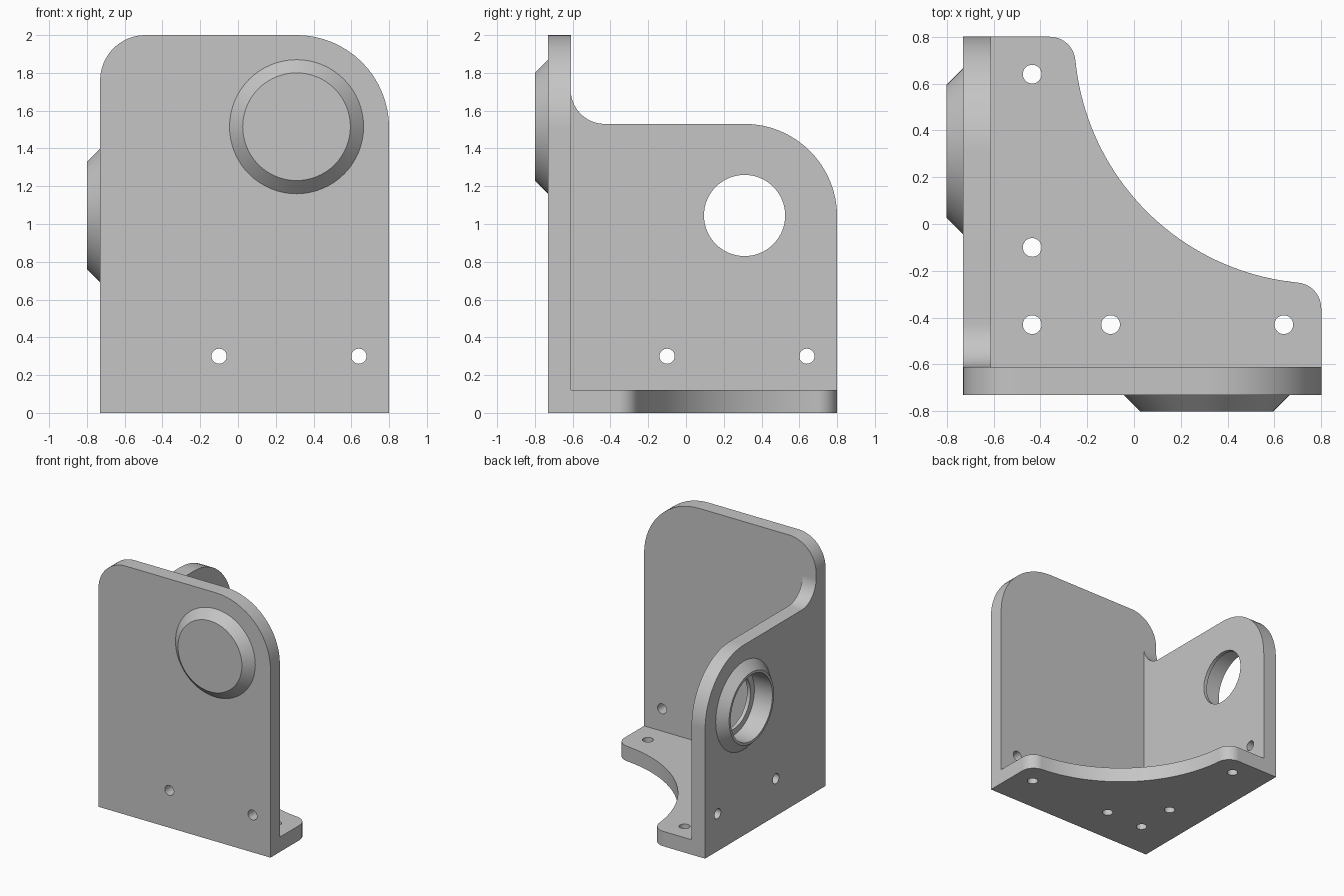
import bpy, bmesh
from math import sin, cos, atan2, radians, pi, sqrt
from mathutils import Matrix

if "Cube" in bpy.data.objects:
    bpy.data.objects.remove(bpy.data.objects["Cube"], do_unlink=True)

# Overall dimensions
LO, HI = -0.73, 0.80          # outer faces of the bracket in x and y
INNER = -0.61                 # inner faces of the walls
EMBED = -0.67                 # hidden overlap between plates
BORE = 0.31                   # bore offset along each wall
WALL_R = HI - BORE            # big corner radius, concentric with bore
FRONT_TOP, SIDE_TOP = 2.0, 1.53

# Frames mapping (along, across, depth) onto the world axes
FRONT = Matrix(((1, 0, 0, 0), (0, 0, 1, 0), (0, 1, 0, 0), (0, 0, 0, 1)))
SIDE = Matrix(((0, 0, 1, 0), (1, 0, 0, 0), (0, 1, 0, 0), (0, 0, 0, 1)))
BASE = Matrix.Identity(4)

metal = bpy.data.materials.new("plain_grey")
metal.use_nodes = True
grey = (0.56, 0.56, 0.56, 1)
metal.diffuse_color = grey
metal.node_tree.nodes["Principled BSDF"].inputs["Base Color"].default_value = grey


def make_object(name, bm, frame):
    bm.transform(frame)
    bmesh.ops.recalc_face_normals(bm, faces=bm.faces)
    mesh = bpy.data.meshes.new(name)
    bm.to_mesh(mesh)
    bm.free()
    mesh.materials.append(metal)
    obj = bpy.data.objects.new(name, mesh)
    bpy.context.scene.collection.objects.link(obj)
    return obj


def plate(name, outline, frame, start, end):
    bm = bmesh.new()
    face = bm.faces.new([bm.verts.new((u, v, start)) for u, v in outline])
    top = bmesh.ops.extrude_face_region(bm, geom=[face])["geom"]
    moved = [g for g in top if isinstance(g, bmesh.types.BMVert)]
    bmesh.ops.translate(bm, vec=(0, 0, end - start), verts=moved)
    return make_object(name, bm, frame)


def disc(name, frame, centre, start, end, r1, r2=None, sides=64):
    bm = bmesh.new()
    place = Matrix.Translation((*centre, (start + end) / 2))
    bmesh.ops.create_cone(bm, cap_ends=True, segments=sides, radius1=r1,
                          radius2=r2 or r1, depth=end - start, matrix=place)
    return make_object(name, bm, frame)


def arc(cx, cy, r, a, b, n=16):
    return [(cx + r * cos(a + (b - a) * i / n), cy + r * sin(a + (b - a) * i / n))
            for i in range(n + 1)]


# Front wall with a small and a large rounded top corner
small = 0.24
front = plate("bracket", [(LO, 0), (HI, 0)]
              + arc(BORE, FRONT_TOP - WALL_R, WALL_R, 0, pi / 2)
              + arc(LO + small, FRONT_TOP - small, small, pi / 2, pi),
              FRONT, LO, INNER)

# Side wall, filleted into the front wall
fillet = 0.18
side = plate("side_wall", [(EMBED, 0), (HI, 0)]
             + arc(BORE, SIDE_TOP - WALL_R, WALL_R, 0, pi / 2)
             + arc(INNER + fillet, SIDE_TOP + fillet, fillet, 1.5 * pi, pi)
             + [(EMBED, SIDE_TOP + fillet)],
             SIDE, LO, INNER)

# Base with a large concave scoop between two rounded ends
scoop, tip = 1.055, 0.11
reach = sqrt((scoop + tip) ** 2 - tip ** 2)
tilt = atan2(tip, reach)
base = plate("base_plate", [(EMBED, EMBED), (HI, EMBED)]
             + arc(HI - tip, HI - reach, tip, 0, pi / 2 + tilt, 10)
             + arc(HI, HI, scoop, 1.5 * pi - tilt, pi + tilt, 40)
             + arc(HI - reach, HI - tip, tip, -tilt, pi / 2, 10)
             + [(EMBED, HI)],
             BASE, 0, 0.12)

# Conical bosses and stepped bores on both walls
added, cut = [side, base], []
for label, frame, top in (("front", FRONT, FRONT_TOP), ("side", SIDE, SIDE_TOP)):
    centre = (BORE, top - WALL_R + 0.005)
    added.append(disc(label + "_boss", frame, centre, -0.80, -0.70, 0.285, 0.385))
    cut.append(disc(label + "_counterbore", frame, centre, -0.9, -0.64, 0.265))
    cut.append(disc(label + "_bore", frame, centre, -0.9, -0.55, 0.215))

# Screw holes
NEAR, MID, FAR = -0.435, -0.10, 0.64
for frame, depth, spots in (
        (FRONT, (-0.78, -0.56), ((NEAR, 1.845), (NEAR, 0.63), (MID, 0.3), (FAR, 0.3))),
        (SIDE, (-0.78, -0.56), ((NEAR, 1.37), (NEAR, 0.63), (MID, 0.3), (FAR, 0.3))),
        (BASE, (-0.05, 0.17), ((NEAR, FAR), (NEAR, MID), (NEAR, -0.43),
                               (MID, -0.43), (FAR, -0.43)))):
    cut += [disc("screw_hole", frame, spot, *depth, 0.04, sides=32) for spot in spots]

# Merge the solids, then drill
for operation, parts in (("UNION", added), ("DIFFERENCE", cut)):
    for part in parts:
        part.hide_render = True
        mod = front.modifiers.new(part.name, "BOOLEAN")
        mod.operation, mod.solver, mod.object = operation, "EXACT", part
bpy.context.view_layer.update()
solid = bpy.data.meshes.new_from_object(
    front.evaluated_get(bpy.context.evaluated_depsgraph_get()))
front.modifiers.clear()
front.data = solid
for part in added + cut:
    bpy.data.objects.remove(part, do_unlink=True)

# Clean coplanar seams and keep one material
bm = bmesh.new()
bm.from_mesh(solid)
bmesh.ops.remove_doubles(bm, verts=bm.verts, dist=0.0002)
bmesh.ops.dissolve_limit(bm, angle_limit=radians(0.5), verts=bm.verts, edges=bm.edges)
for face in bm.faces:
    face.material_index = 0
bm.to_mesh(solid)
bm.free()
solid.materials.clear()
solid.materials.append(metal)

# Smooth curved faces, crisp machined edges
bpy.ops.object.select_all(action="DESELECT")
front.select_set(True)
bpy.context.view_layer.objects.active = front
bpy.ops.object.shade_smooth_by_angle(angle=radians(25))
weighted = front.modifiers.new("flat_face_normals", "WEIGHTED_NORMAL")
weighted.keep_sharp = True
